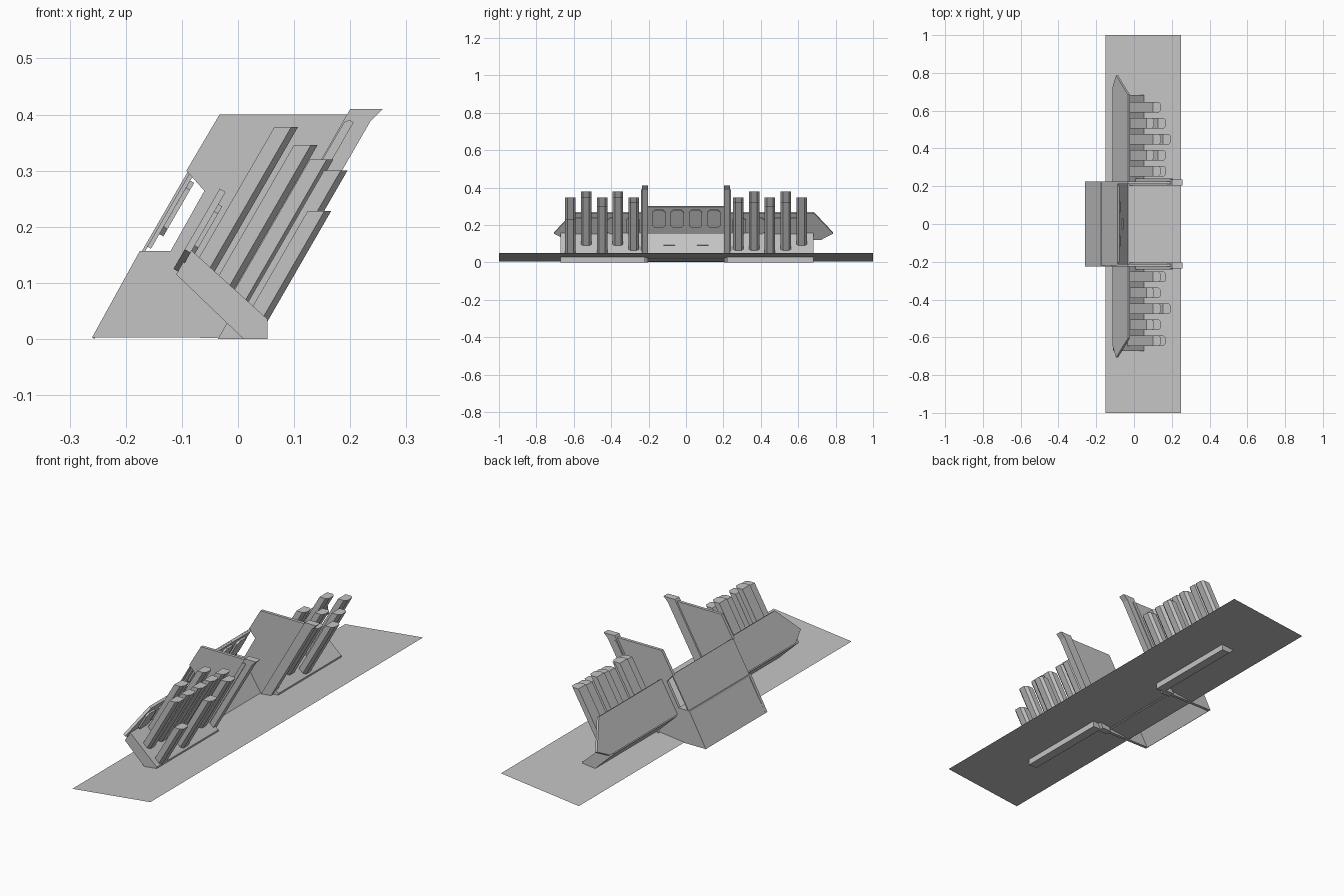
import bpy
import bmesh
from mathutils import Vector

cube = bpy.data.objects.get("Cube")
if cube:
    bpy.data.objects.remove(cube, do_unlink=True)

grey = bpy.data.materials.new("plain_grey")
grey.use_nodes = True
colour = (0.55, 0.55, 0.55, 1)
grey.diffuse_color = colour
grey.node_tree.nodes["Principled BSDF"].inputs["Base Color"].default_value = colour

SLOPE = Vector((0.5, 0, 0.866))    # shared lean of every upright part
NORMAL = Vector((0.866, 0, -0.5))  # faces the +x side of leaning panels


def extrude(name, points, offset):
    """Closed solid: a polygon swept along an offset (flat sheet if none)."""
    bm = bmesh.new()
    face = bm.faces.new([bm.verts.new(p) for p in points])
    if offset:
        result = bmesh.ops.extrude_face_region(bm, geom=[face], use_keep_orig=True)
        verts = [g for g in result["geom"] if isinstance(g, bmesh.types.BMVert)]
        bmesh.ops.translate(bm, verts=verts, vec=offset)
        bmesh.ops.recalc_face_normals(bm, faces=bm.faces)
    mesh = bpy.data.meshes.new(name)
    bm.to_mesh(mesh)
    bm.free()
    mesh.materials.append(grey)
    obj = bpy.data.objects.new(name, mesh)
    bpy.context.collection.objects.link(obj)
    return obj


def side_profile(name, xz, y0, y1):
    return extrude(name, [(x, y0, z) for x, z in xz], Vector((0, y1 - y0, 0)))


def leaning_plate(name, x, z, outline, depth):
    """Outline is (distance up the slope, y), starting at x, z."""
    base = Vector((x, 0, z))
    return extrude(name, [base + SLOPE * u + Vector((0, y, 0)) for u, y in outline],
                   NORMAL * depth)


def octagon(u, y, hu, hy, cut):
    return [(u - hu, y - hy + cut), (u - hu, y + hy - cut), (u - hu + cut, y + hy),
            (u + hu - cut, y + hy), (u + hu, y + hy - cut), (u + hu, y - hy + cut),
            (u + hu - cut, y - hy), (u - hu + cut, y - hy)]


# Slightly tilted base sheet
extrude("base_sheet", [(-0.15, -1, 0.005), (0.25, -1, 0.05),
                       (0.25, 1, 0.05), (-0.15, 1, 0.005)], None)

# Hollow centre: leaning back sheet, shelf and sloping desk
leaning_plate("back_sheet", -0.26, 0.003,
              [(0, -0.22), (0, 0.225), (0.345, 0.225), (0.345, -0.22)], 0.005)
leaning_plate("inner_panel", -0.162, 0.165,
              [(0, -0.2), (0, 0.205), (0.155, 0.205), (0.155, -0.2)], 0.008)
for i in range(4):
    leaning_plate("panel_bump", -0.155, 0.161,
                  octagon(0.085, -0.145 + i * 0.098, 0.055, 0.035, 0.015), 0.008)
side_profile("shelf", [(-0.175, 0.157), (-0.12, 0.157), (-0.12, 0.15), (-0.178, 0.15)],
             -0.215, 0.22)
side_profile("desk", [(-0.12, 0.157), (-0.03, 0.015), (-0.038, 0.012), (-0.128, 0.153)],
             -0.215, 0.22)
for y, z in ((-0.09, 0.095), (0, 0.07), (0.09, 0.095)):
    x = -0.12 + (0.157 - z) * 0.634
    side_profile("desk_slot", [(x, z), (x + 0.006, z + 0.002), (x + 0.009, z - 0.003),
                               (x + 0.003, z - 0.005)], y - 0.03, y + 0.03)

cheek = [(-0.26, 0.003), (-0.175, 0.157), (-0.12, 0.157), (-0.06, 0.264),
         (-0.092, 0.3), (-0.033, 0.4), (0.235, 0.4), (0.006, 0.002)]
rail = [(-0.036, 0), (0.012, 0), (0.236, 0.388), (0.258, 0.41), (0.2, 0.41)]
groove = [(0, 0.06), (0.018, 0.06), (0.206, 0.386), (0.2, 0.39), (0.19, 0.388)]
block = [(-0.11, 0.115), (-0.085, 0.16), (0.053, 0.035), (0.053, 0), (0.01, 0)]

# Pipe kinds: centre x and height of the top
PIPES = {"tall": (0.086, 0.378), "upper": (0.121, 0.346), "middle": (0.149, 0.32),
         "front": (0.174, 0.3), "low": (0.145, 0.228)}
LEFT_ROWS = [("upper", "middle"), ("tall", "upper"), ("upper", "front"),
             ("tall", "upper"), ("upper", "low")]
RIGHT_ROWS = [("upper", "middle"), ("tall", "middle"), ("upper", "front"),
              ("tall", "middle"), ("upper",)]


def pipe(kind, y):
    x, top = PIPES[kind]
    # Run down the lean until the pipe meets the sloping block
    foot_x = (x - 0.577 * top + 0.048) / 1.523
    foot_z = 0.083 - 0.906 * foot_x - 0.02
    drop = top - foot_z
    outline = [(-0.021, -0.028), (0.009, -0.028), (0.021, -0.016),
               (0.021, 0.016), (0.009, 0.028), (-0.021, 0.028)]
    extrude(kind + "_pipe", [(x + dx, y + dy, top) for dx, dy in outline],
            Vector((-0.577 * drop, 0, -drop)))


for side, rows, end, reach in ((-1, LEFT_ROWS, 0.672, 0), (1, RIGHT_ROWS, 0.682, 0.08)):
    # Cheek plate with its front rail
    side_profile("cheek_plate", cheek, side * 0.212, side * 0.226)
    side_profile("front_rail", rail, side * 0.204, side * 0.236)
    side_profile("rail_trim", groove, side * 0.23, side * 0.24)

    # Sloping pipe block
    side_profile("pipe_block", block, side * 0.22, side * end)

    # Pointed wing panel behind the pipes
    wing = [(0, 0.225), (0, 0.64 + reach), (0.04, 0.707 + reach),
            (0.165, 0.605 + reach), (0.165, 0.225)]
    leaning_plate("wing_panel", -0.115, 0.125, [(u, side * y) for u, y in wing], 0.012)
    for i in range(4):
        leaning_plate("wing_bump", -0.105, 0.119,
                      octagon(0.09, side * (0.285 + i * 0.1), 0.05, 0.036, 0.015), 0.008)

    # Ranks of leaning pipes
    for i, kinds in enumerate(rows):
        for kind in kinds:
            pipe(kind, side * (0.28 + i * 0.0845))
